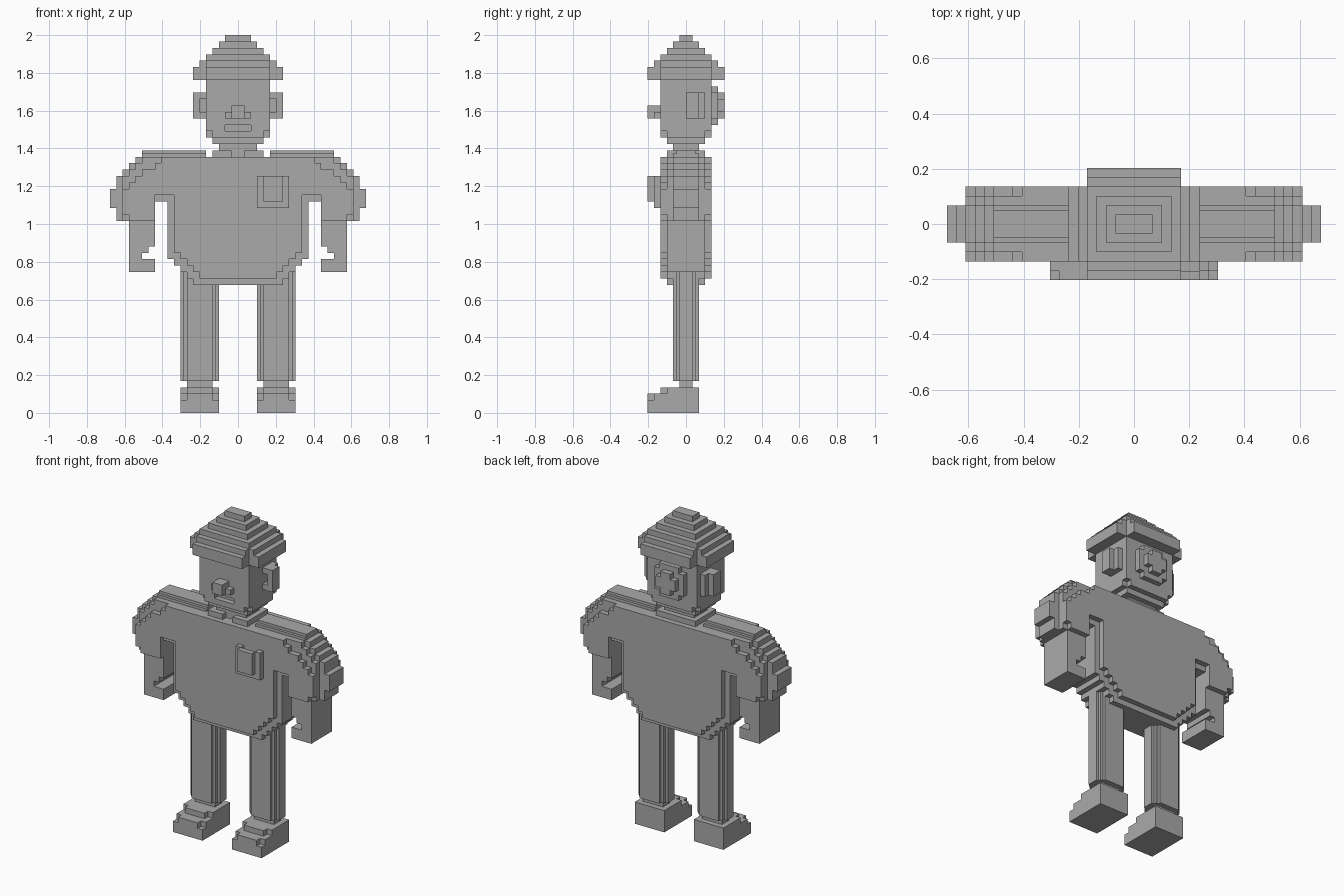
import bpy
import bmesh
from mathutils import Vector

UNIT = 2 / 59  # edge of one block

old = bpy.data.objects.get("Cube")
if old:
    bpy.data.objects.remove(old, do_unlink=True)

grey = bpy.data.materials.new("plain_grey")
grey.use_nodes = True
colour = (0.4, 0.4, 0.4, 1)
grey.diffuse_color = colour
grey.node_tree.nodes["Principled BSDF"].inputs["Base Color"].default_value = colour


def cells(box):
    (x0, x1), (y0, y1), (z0, z1) = box
    return {(x, y, z) for x in range(x0, x1) for y in range(y0, y1) for z in range(z0, z1)}


def sym(x, y, z0, z1):
    """Box centred on the vertical axis, given half widths."""
    return (-x, x), (-y, y), (z0, z1)


def flip(box):
    (x0, x1), y, z = box
    return (-x1, -x0), y, z


def build(name, boxes, cuts=(), size=UNIT):
    """Join boxes on a block grid, take cuts away, and skin the outside."""
    solid = set().union(*map(cells, boxes)).difference(*map(cells, cuts))
    bm = bmesh.new()
    verts = {}

    def vert(p):
        key = tuple(p)
        if key not in verts:
            verts[key] = bm.verts.new(Vector(p) * size)
        return verts[key]

    for cell in solid:
        for axis in range(3):
            for side in (0, 1):
                near = list(cell)
                near[axis] += 2 * side - 1
                if tuple(near) in solid:
                    continue
                a, b = (axis + 1) % 3, (axis + 2) % 3
                ring = []
                for da, db in ((0, 0), (1, 0), (1, 1), (0, 1)):
                    p = list(cell)
                    p[axis] += side
                    p[a] += da
                    p[b] += db
                    ring.append(vert(p))
                bm.faces.new(ring if side else ring[::-1])
    bmesh.ops.dissolve_limit(bm, angle_limit=0.01, verts=bm.verts[:], edges=bm.edges[:])
    mesh = bpy.data.meshes.new(name)
    bm.to_mesh(mesh)
    bm.free()
    mesh.materials.append(grey)
    bpy.context.collection.objects.link(bpy.data.objects.new(name, mesh))


def pair(name, boxes, cuts=(), size=UNIT):
    build("left_" + name, boxes, cuts, size)
    build("right_" + name, [flip(b) for b in boxes], [flip(b) for b in cuts], size)


# Torso: stepped hem, the middle layer one block larger than the faces
torso = []
for i in range(5):
    torso.append(sym(6 + i, 4, 21 + i, 40))
    torso.append(sym(7 + i, 3, 20 + i, 40))
build("torso", torso)

# Shoulders: rounded in steps, each row as (bottom, top, face, middle, core) widths
rows = [(39, 40, 12, 15, 16), (38, 39, 13, 16, 17), (37, 38, 15, 17, 18),
        (36, 37, 16, 18, 19), (35, 36, 17, 18, 19), (32, 35, 18, 18, 20),
        (31, 32, 18, 18, 19), (30, 31, 17, 18, 19)]
shoulder = []
for low, high, face, middle, core in rows:
    for reach, depth in ((face, 4), (middle, 3), (core, 2)):
        shoulder.append(((9, reach), (-depth, depth), (low, high)))
armpit = [((9, 13), (-4, 4), (30, 33)),
          ((9, 13), (-4, -3), (33, 34)), ((9, 13), (3, 4), (33, 34))]
pair("shoulder", shoulder, armpit)

# Arms ending in hooked hands
pair("arm", [((13, 17), (-3, 3), (22, 31))],
     [((13, 15), (-3, 3), (24, 25)), ((13, 14), (-3, 3), (25, 26))])

# Ridge on each shoulder, on a half-block grid
pair("shoulder_ridge", [((10, 30), (-4, 4), (80, 81)), ((10, 30), (-3, 3), (81, 82))],
     size=UNIT / 2)

# Collar with a gap at the throat
build("collar", [sym(4, 3, 40, 41)], [((-1, 1), (-3, -2), (40, 41))])

# Pocket on the chest
build("chest_pocket", [((3, 8), (-5, -4), (32, 37)), ((4, 7), (-6, -5), (33, 37))],
      [((4, 7), (-5, -4), (34, 37))])

# Legs: stepped round columns on a half-block grid
pair("leg", [((12 - w, 12 + w), (-d, d), (10, 44)) for w, d in ((6, 2), (5, 3), (4, 4))],
     size=UNIT / 2)
pair("ankle", [((4, 8), (-1, 1), (4, 5))])

# Feet with stepped toes
pair("foot", [((3, 9), (-6, 2), (0, 2)), ((3, 9), (-5, 2), (2, 3)),
              ((4, 8), (-6, 2), (2, 3)), ((4, 8), (-4, 2), (3, 4)),
              ((3, 9), (-3, 2), (3, 4))])

# Neck and head with a chamfered jaw and a slot for the mouth
build("neck", [sym(3, 2, 40, 42)])
build("head", [sym(4, 3, 42, 43), sym(5, 3, 43, 52), sym(4, 4, 43, 52), sym(5, 4, 44, 52)],
      [((-2, 2), (-4, -3), (44, 45))])
build("nose", [((-1, 1), (-6, -4), (46, 48)), ((-2, 2), (-5, -4), (46, 47))])

# Ears, hollow toward the front
pair("ear", [((5, 7), (0, 2), (46, 50)), ((5, 6), (2, 3), (46, 50))],
     [((5, 6), (0, 2), (47, 49))])

# Round knot on the back of the head
build("hair_knot", [((-3, 3), (4, 5), (46, 50)), ((-2, 2), (4, 5), (45, 51)),
                    ((-2, 2), (5, 6), (47, 49)), ((-1, 1), (5, 6), (46, 50))])

# Hat: cross-shaped brim and a stepped crown
build("hat", [sym(7, 4, 52, 54), sym(5, 6, 52, 54), sym(6, 4, 52, 55), sym(5, 5, 52, 55)]
      + [sym(5 - i, 4 - i, 55 + i, 56 + i) for i in range(4)])
